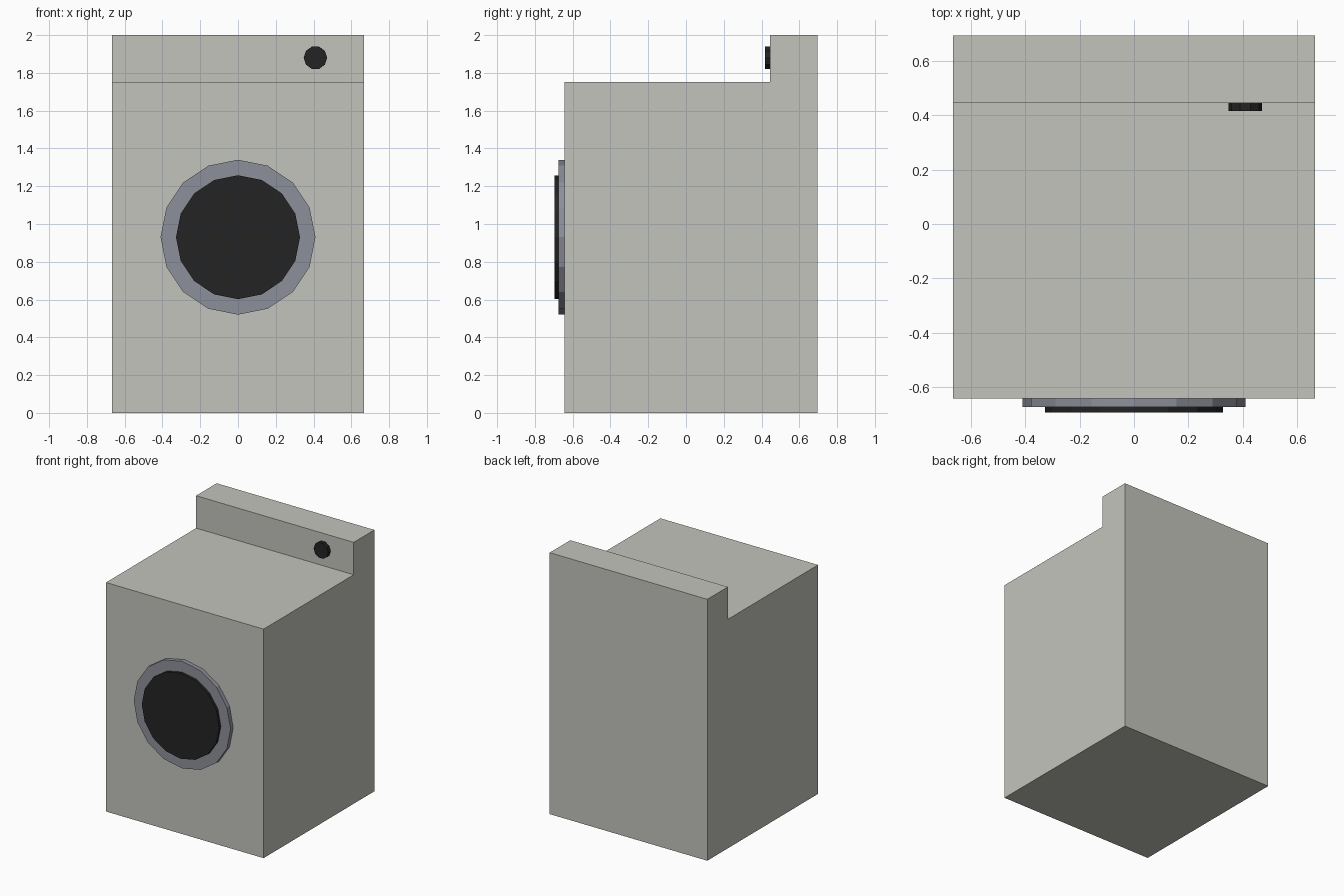
import bpy
import bmesh
from math import cos, sin, tau

cube = bpy.data.objects.get("Cube")
if cube:
    bpy.data.objects.remove(cube, do_unlink=True)


def make_material(name, colour):
    mat = bpy.data.materials.new(name)
    mat.use_nodes = True
    mat.diffuse_color = (*colour, 1)
    mat.node_tree.nodes["Principled BSDF"].inputs["Base Color"].default_value = (*colour, 1)
    return mat


def extrude_profile(name, points, direction, mat):
    """Fill a closed outline and extrude it along a direction."""
    bm = bmesh.new()
    face = bm.faces.new([bm.verts.new(p) for p in points])
    result = bmesh.ops.extrude_face_region(bm, geom=[face], use_keep_orig=True)
    moved = [g for g in result["geom"] if isinstance(g, bmesh.types.BMVert)]
    bmesh.ops.translate(bm, verts=moved, vec=direction)
    bmesh.ops.recalc_face_normals(bm, faces=bm.faces)
    mesh = bpy.data.meshes.new(name)
    bm.to_mesh(mesh)
    bm.free()
    mesh.materials.append(mat)
    obj = bpy.data.objects.new(name, mesh)
    bpy.context.collection.objects.link(obj)
    return obj


def front_disc(name, x, z, radius, sides, back, front, mat):
    """Flat-sided disc facing the front, with a corner on +x."""
    outline = [(x + radius * cos(tau * i / sides), back, z + radius * sin(tau * i / sides))
               for i in range(sides)]
    return extrude_profile(name, outline, (0, front - back, 0), mat)


enamel = make_material("warm grey enamel", (0.55, 0.55, 0.505))
steel = make_material("blue grey metal", (0.27, 0.28, 0.325))
black = make_material("black plastic", (0.017, 0.017, 0.017))

# Cabinet with the raised control panel at the back
half_width = 0.667
side = [(-0.643, 0), (0.695, 0), (0.695, 2), (0.446, 2), (0.446, 1.752), (-0.643, 1.752)]
extrude_profile("cabinet", [(-half_width, y, z) for y, z in side], (2 * half_width, 0, 0), enamel)

# Round door: metal rim and dark window
front_disc("door_rim", 0, 0.93, 0.41, 16, -0.643, -0.675, steel)
front_disc("door_window", 0, 0.93, 0.328, 16, -0.675, -0.695, black)

# Control knob on the left of the panel
front_disc("control_knob", 0.41, 1.88, 0.062, 10, 0.446, 0.417, black)
